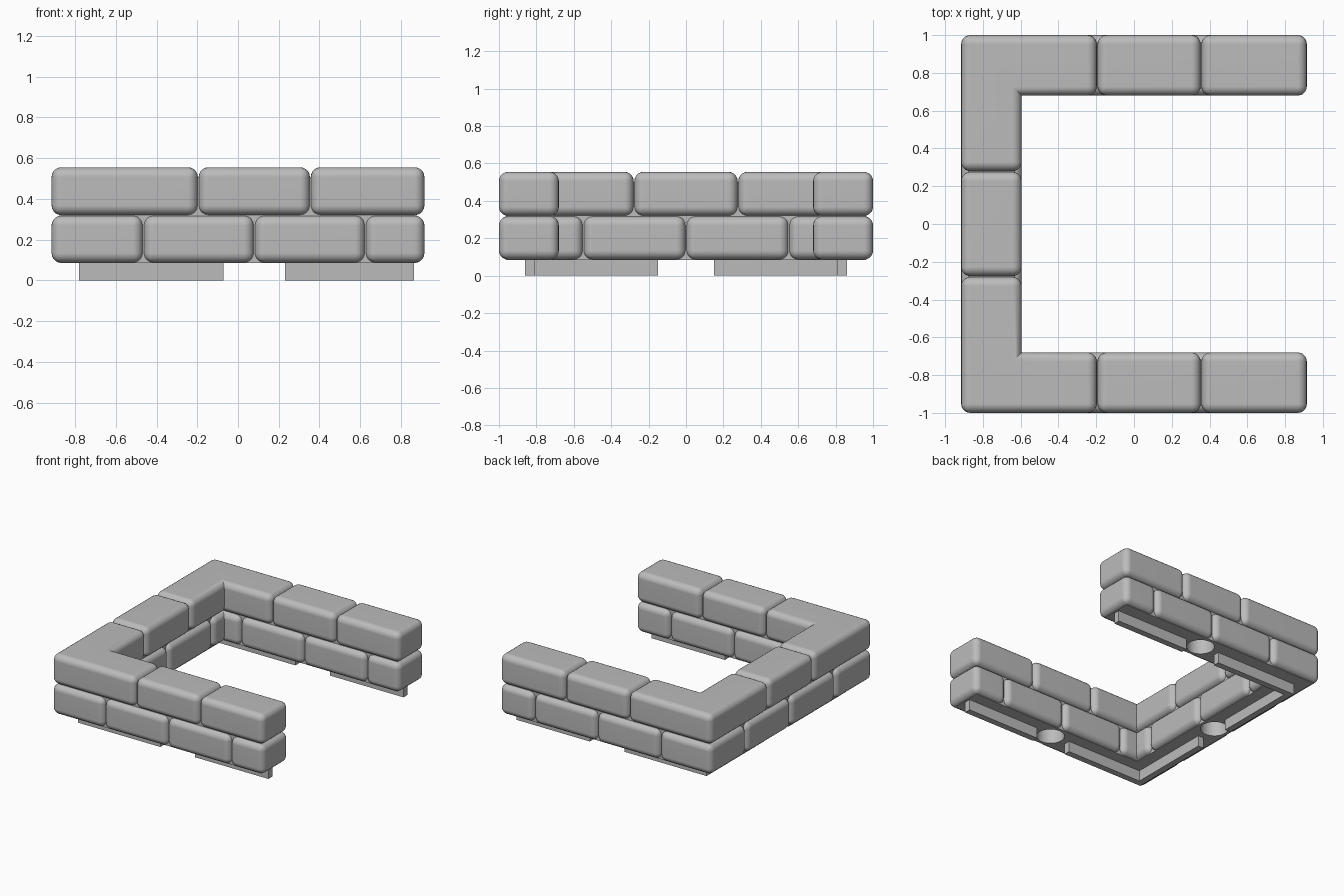
import bpy, bmesh

cube = bpy.data.objects.get("Cube")
if cube:
    bpy.data.objects.remove(cube, do_unlink=True)

stone = bpy.data.materials.new("stone_grey")
stone.use_nodes = True
GREY = (0.5, 0.5, 0.5, 1)
stone.diffuse_color = GREY
stone.node_tree.nodes["Principled BSDF"].inputs["Base Color"].default_value = GREY

X, Y, WIDTH = 0.915, 1.0, 0.32      # outer half sizes and wall thickness
BASE, MID, TOP = 0.086, 0.32, 0.555  # course heights
JOINT, ROUND = 0.002, 0.048


def prism(name, outline, z0, z1, rounding=0):
    """Extrude a plan outline; optionally round its convex edges."""
    bm = bmesh.new()
    base = bm.faces.new([bm.verts.new((x, y, z0)) for x, y in outline])
    ext = bmesh.ops.extrude_face_region(bm, geom=[base])
    for v in ext["geom"]:
        if isinstance(v, bmesh.types.BMVert):
            v.co.z = z1
    bmesh.ops.recalc_face_normals(bm, faces=bm.faces)
    if rounding:
        edges = [e for e in bm.edges if e.is_convex]
        bmesh.ops.bevel(bm, geom=edges, offset=rounding, segments=5,
                        profile=0.5, affect='EDGES', clamp_overlap=True)
    mesh = bpy.data.meshes.new(name)
    bm.to_mesh(mesh)
    bm.free()
    mesh.materials.append(stone)
    ob = bpy.data.objects.new(name, mesh)
    bpy.context.collection.objects.link(ob)
    return ob


def rect(x0, x1, y0, y1):
    return [(x0, y0), (x1, y0), (x1, y1), (x0, y1)]


def corner(x0, x1, y0, y1, w, s):
    """L-shaped outline with its outer corner at x0, y1 on side s."""
    pts = [(x0, y1), (x1, y1), (x1, y1 - w), (x0 + w, y1 - w), (x0 + w, y0), (x0, y0)]
    return [(x, s * y) for x, y in pts]


bricks, low_bricks = [], []


def brick(name, outline, z0, z1):
    ob = prism(name, outline, z0, z1, ROUND)
    bricks.append(ob)
    if z0 == BASE:
        low_bricks.append(ob)


# Course: heights, joints along the arms, joints along the end wall
courses = {
    "lower": (BASE, MID - JOINT, (-0.465, 0.08, 0.625, X), (-0.55, 0, 0.55)),
    "upper": (MID, TOP, (-0.195, 0.355, X), (-0.278, 0.278)),
}
for label, (z0, z1, arm, wall) in courses.items():
    for side, s in (("front", -1), ("back", 1)):
        brick(f"{label}_{side}_corner_brick",
              corner(-X, arm[0] - JOINT, wall[-1] + JOINT, Y, WIDTH, s), z0, z1)
        for i, (a, b) in enumerate(zip(arm, arm[1:])):
            end = b if b == X else b - JOINT
            ys = sorted((s * Y, s * (Y - WIDTH)))
            brick(f"{label}_{side}_brick_{i + 1}", rect(a + JOINT, end, *ys), z0, z1)
    for i, (a, b) in enumerate(zip(wall, wall[1:])):
        brick(f"{label}_end_brick_{i + 1}",
              rect(-X, -X + WIDTH, a + JOINT, b - JOINT), z0, z1)

# Mortar core filling the joints
IN = 0.038
arm_half = [(-X + WIDTH - IN, Y - WIDTH + IN), (X - IN, Y - WIDTH + IN),
            (X - IN, Y - IN), (-X + IN, Y - IN)]
core = prism("mortar_core", arm_half + [(x, -y) for x, y in reversed(arm_half)],
             BASE - JOINT, TOP - 0.05)

# Locating rails under the walls
for side, s in (("front", -1), ("back", 1)):
    prism(f"{side}_corner_rail", corner(-0.78, -0.07, 0.15, 0.86, 0.05, s), 0, 0.1)
    ys = sorted((s * 0.81, s * 0.86))
    prism(f"{side}_rail", rect(0.23, 0.865, *ys), 0, 0.1)

# Round sockets in the underside
for i, (x, y) in enumerate(((0.08, -0.84), (0.08, 0.84), (-0.755, 0))):
    bpy.ops.mesh.primitive_cylinder_add(vertices=48, radius=0.1, depth=0.3,
                                        location=(x, y, 0.12))
    cutter = bpy.context.object
    cutter.name = f"socket_cutter_{i + 1}"
    cutter.data.materials.append(stone)
    cutter.hide_render = True
    cutter.hide_set(True)
    for ob in low_bricks + [core]:
        xs, ys = zip(*[v.co.xy for v in ob.data.vertices])
        if min(xs) < x + 0.1 and max(xs) > x - 0.1 and min(ys) < y + 0.1 and max(ys) > y - 0.1:
            mod = ob.modifiers.new("socket", 'BOOLEAN')
            mod.operation, mod.solver, mod.object = 'DIFFERENCE', 'EXACT', cutter

# Smooth rounded bricks, keeping broad faces flat
for ob in bricks:
    bpy.ops.object.select_all(action='DESELECT')
    ob.select_set(True)
    bpy.context.view_layer.objects.active = ob
    bpy.ops.object.shade_smooth_by_angle(angle=0.6)
    mod = ob.modifiers.new("flat_faces", 'WEIGHTED_NORMAL')
    mod.keep_sharp = True
